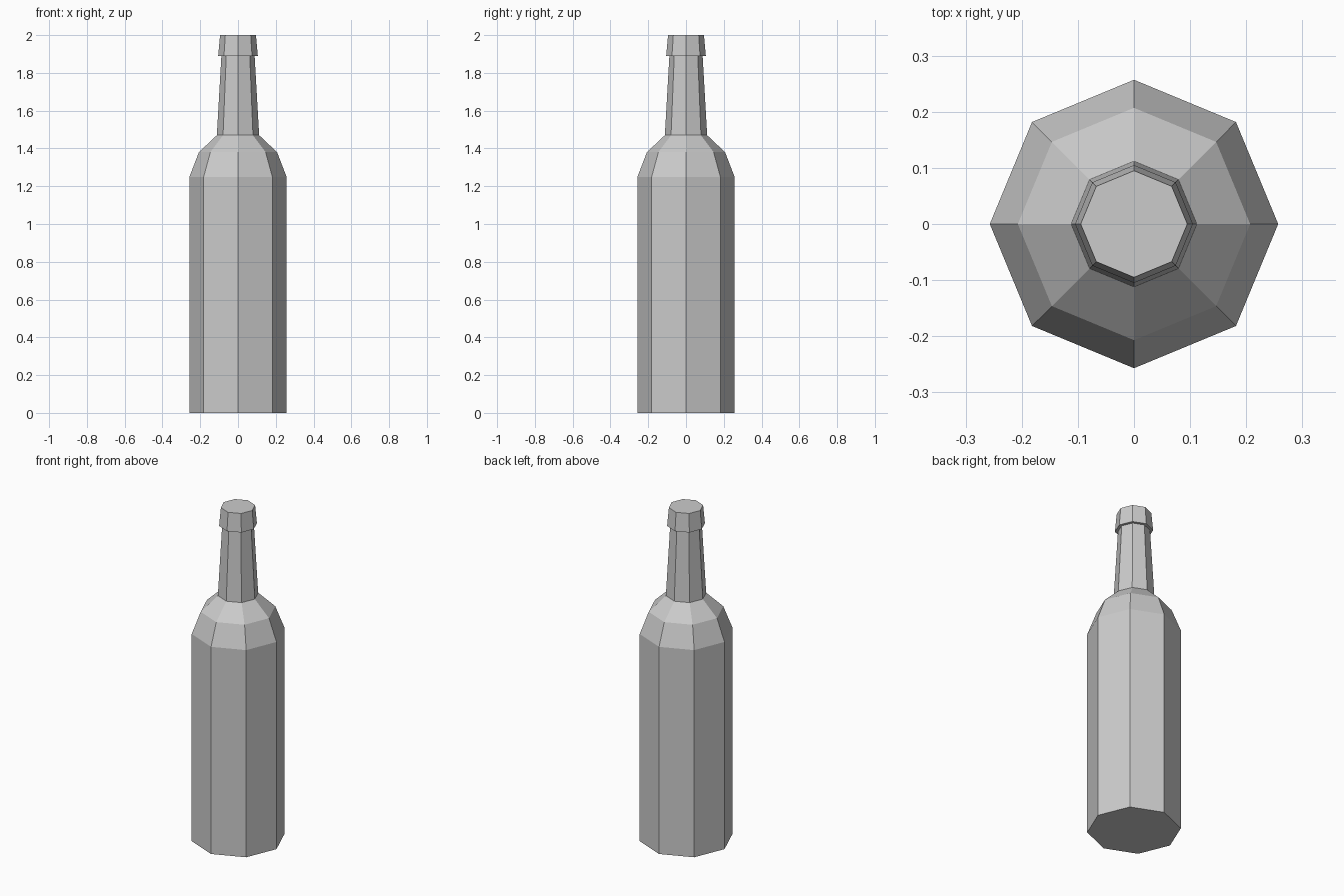
import bpy
import bmesh
from math import cos, sin, tau

SIDES = 8

default = bpy.data.objects.get("Cube")
if default:
    bpy.data.objects.remove(default, do_unlink=True)

# Single grey colour
grey = bpy.data.materials.new("bottle grey")
grey.use_nodes = True
colour = (0.6, 0.6, 0.6, 1)
grey.diffuse_color = colour
grey.node_tree.nodes["Principled BSDF"].inputs["Base Color"].default_value = colour


def lathe(name, profile):
    """Closed faceted solid from (radius, height) pairs, corners on the axes."""
    bm = bmesh.new()
    rings = [[bm.verts.new((r * cos(tau * i / SIDES), r * sin(tau * i / SIDES), z))
              for i in range(SIDES)] for r, z in profile]
    for low, high in zip(rings, rings[1:]):
        for i in range(SIDES):
            j = (i + 1) % SIDES
            bm.faces.new((low[i], low[j], high[j], high[i]))
    bm.faces.new(rings[0][::-1])
    bm.faces.new(rings[-1])
    mesh = bpy.data.meshes.new(name)
    bm.to_mesh(mesh)
    bm.free()
    mesh.materials.append(grey)
    obj = bpy.data.objects.new(name, mesh)
    bpy.context.collection.objects.link(obj)
    return obj


# Body, shoulder, neck and flared lip in one continuous profile
lathe("bottle", [
    (0.257, 0), (0.257, 1.25),      # body
    (0.207, 1.38), (0.112, 1.47),   # shoulder
    (0.088, 1.89),                  # neck
    (0.105, 1.89), (0.095, 2),      # lip
])
